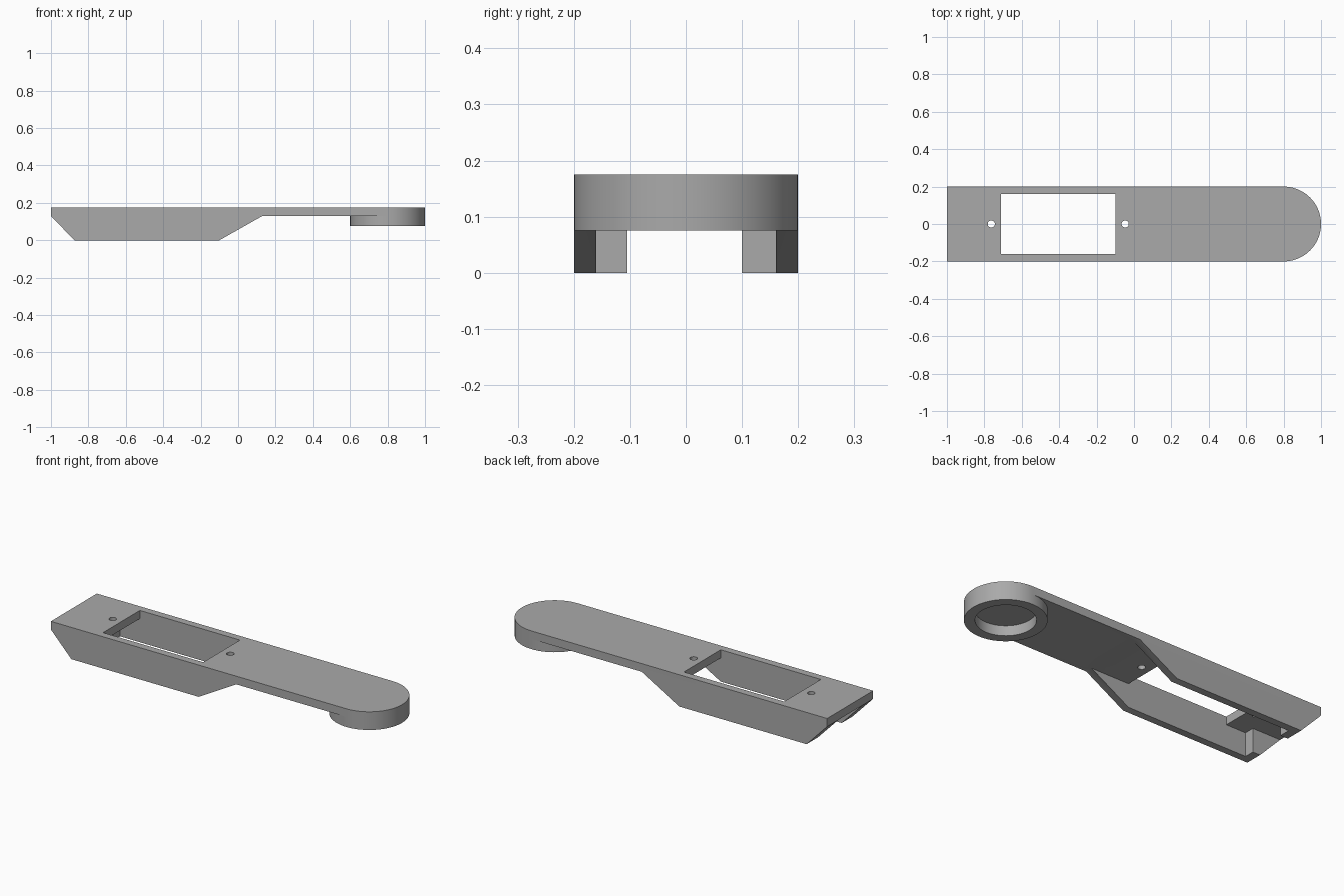
import bpy
import math

cube = bpy.data.objects.get("Cube")
if cube:
    bpy.data.objects.remove(cube, do_unlink=True)

grey = bpy.data.materials.new("plain_grey")
grey.use_nodes = True
colour = (0.4, 0.4, 0.4, 1)
grey.diffuse_color = colour
grey.node_tree.nodes["Principled BSDF"].inputs["Base Color"].default_value = colour


def prism(name, profile, y0, y1):
    """Extrude an x-z profile from y0 to y1."""
    n = len(profile)
    verts = [(x, y, z) for y in (y0, y1) for x, z in profile]
    faces = [tuple(range(n)), tuple(reversed(range(n, 2 * n)))]
    faces += [(i, i + n, (i + 1) % n + n, (i + 1) % n) for i in range(n)]
    mesh = bpy.data.meshes.new(name)
    mesh.from_pydata(verts, [], faces)
    mesh.materials.append(grey)
    obj = bpy.data.objects.new(name, mesh)
    bpy.context.collection.objects.link(obj)
    return obj


def box(name, x0, x1, y0, y1, z0, z1):
    return prism(name, [(x0, z0), (x1, z0), (x1, z1), (x0, z1)], y0, y1)


def cylinder(name, x, radius, z0, z1, sides):
    bpy.ops.mesh.primitive_cylinder_add(vertices=sides, radius=radius, depth=z1 - z0,
                                        location=(x, 0, (z0 + z1) / 2))
    obj = bpy.context.object
    obj.name = name
    obj.data.materials.append(grey)
    return obj


def combine(target, tool, operation):
    mod = target.modifiers.new(tool.name, 'BOOLEAN')
    mod.operation = operation
    mod.solver = 'EXACT'
    mod.object = tool
    bpy.context.view_layer.objects.active = target
    bpy.ops.object.modifier_apply(modifier=mod.name)
    bpy.data.objects.remove(tool, do_unlink=True)


TOP, UNDER, HALF = 0.175, 0.13, 0.2
END = 0.8  # centre of the rounded end

# Body: thin arm with a deeper housing at one end
body = prism("arm_body", [(-1, TOP), (-1, UNDER), (-0.875, 0), (-0.1, 0),
                          (0.13, UNDER), (END, UNDER), (END, TOP)], -HALF, HALF)

# Hollow between the side walls, and the slot through the end block
combine(body, box("channel", -0.83, 0.3, -0.16, 0.16, -0.1, UNDER), 'DIFFERENCE')
combine(body, box("cable_slot", -1.1, -0.8, -0.105, 0.1, -0.1, UNDER), 'DIFFERENCE')

# Rounded end with its hanging rim and round recess
combine(body, cylinder("round_end", END, HALF, 0.075, TOP, 96), 'UNION')
combine(body, cylinder("recess", END, 0.147, 0, UNDER, 96), 'DIFFERENCE')

# Rectangular window and the two screw holes
combine(body, box("window", -0.71, -0.1, -0.16, 0.16, 0.1, 0.3), 'DIFFERENCE')
for x in (-0.763, -0.047):
    combine(body, cylinder("screw_hole", x, 0.019, 0.1, 0.3, 32), 'DIFFERENCE')

# Smooth curves, sharp edges
bpy.ops.object.select_all(action='DESELECT')
body.select_set(True)
bpy.context.view_layer.objects.active = body
bpy.ops.object.shade_smooth_by_angle(angle=math.radians(30))
